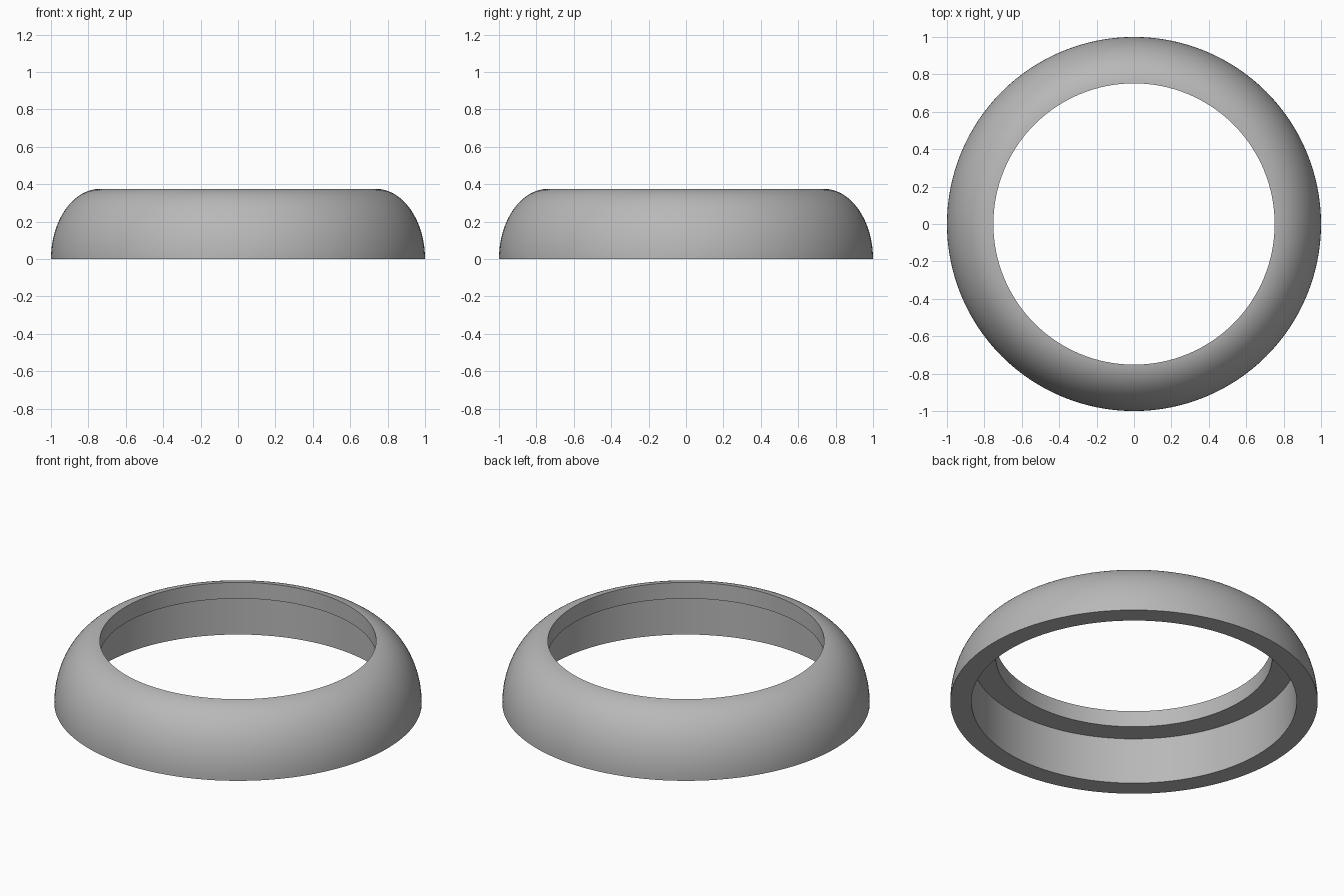
import bpy, bmesh, math

if "Cube" in bpy.data.objects:
    bpy.data.objects.remove(bpy.data.objects["Cube"])

SEGMENTS = 128
OUTER_R, HOLE_R, RECESS_R = 1.0, 0.752, 0.885
HEIGHT, LEDGE_Z = 0.375, 0.278
CURVE_W, CURVE_STEPS = 0.265, 24

grey = bpy.data.materials.new("plain grey")
grey.diffuse_color = (0.48, 0.48, 0.48, 1)
grey.use_nodes = True
grey.node_tree.nodes["Principled BSDF"].inputs["Base Color"].default_value = grey.diffuse_color

# Cross-section: domed outside, hole wall, ledge, recess wall
end = math.acos((HOLE_R - OUTER_R + CURVE_W) / CURVE_W)
profile = []
for i in range(CURVE_STEPS + 1):
    a = end * i / CURVE_STEPS
    profile.append((OUTER_R - CURVE_W + CURVE_W * math.cos(a),
                    HEIGHT * math.sin(a) / math.sin(end)))
profile += [(HOLE_R, LEDGE_Z), (RECESS_R, LEDGE_Z), (RECESS_R, 0)]

# Sweep the closed cross-section round the vertical axis
bm = bmesh.new()
rings = []
for s in range(SEGMENTS):
    t = 2 * math.pi * s / SEGMENTS
    rings.append([bm.verts.new((r * math.cos(t), r * math.sin(t), z))
                  for r, z in profile])
n = len(profile)
for s in range(SEGMENTS):
    a, b = rings[s], rings[(s + 1) % SEGMENTS]
    for i in range(n):
        j = (i + 1) % n
        bm.faces.new((a[i], b[i], b[j], a[j]))
bmesh.ops.recalc_face_normals(bm, faces=bm.faces)

mesh = bpy.data.meshes.new("domed_ring")
bm.to_mesh(mesh)
bm.free()
mesh.materials.append(grey)
ring = bpy.data.objects.new("domed_ring", mesh)
bpy.context.collection.objects.link(ring)

# Smooth curves, sharp rims
bpy.context.view_layer.objects.active = ring
ring.select_set(True)
bpy.ops.object.shade_smooth_by_angle(angle=math.radians(30))
